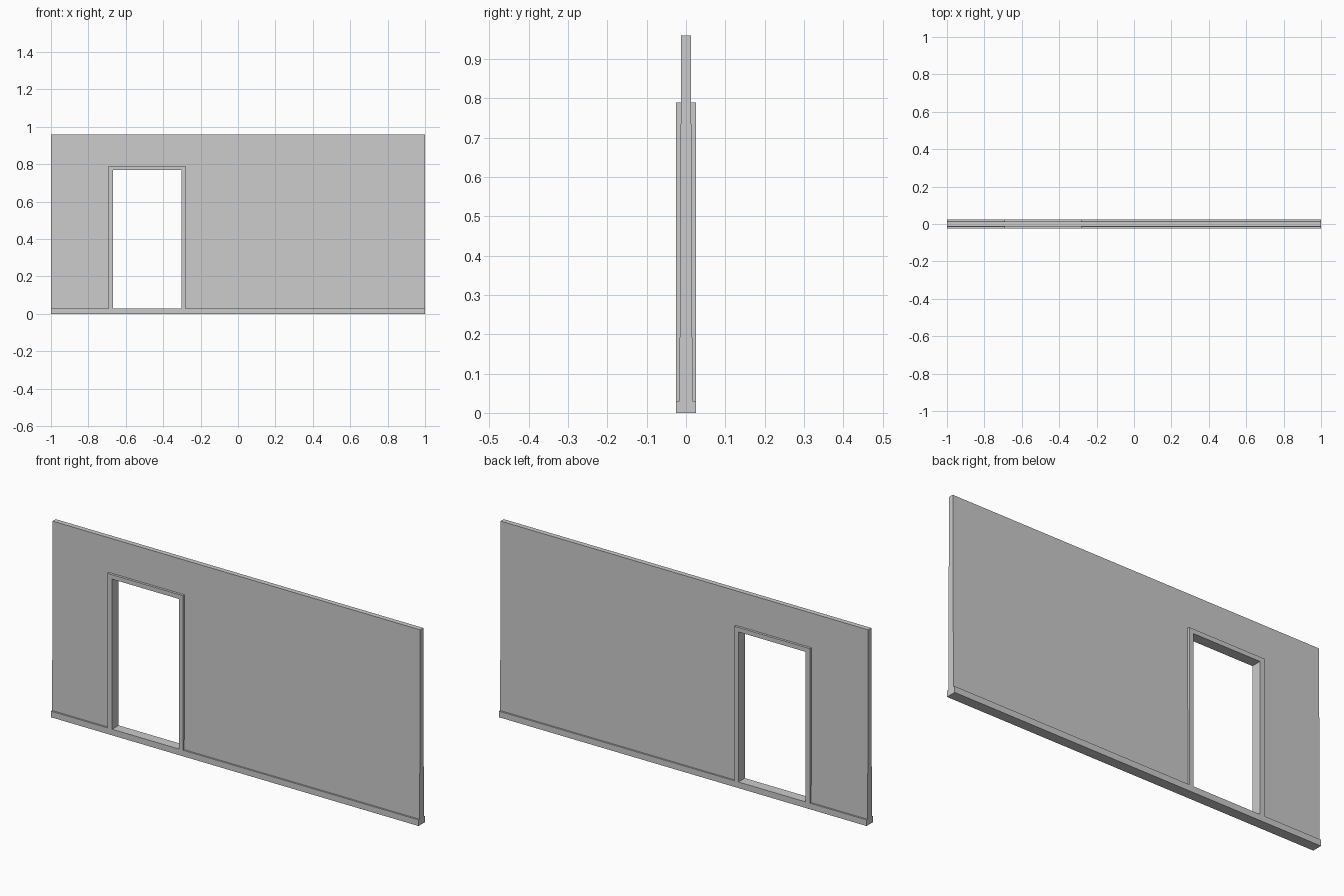
import bpy, bmesh

if "Cube" in bpy.data.objects:
    bpy.data.objects.remove(bpy.data.objects["Cube"])

H = 0.96            # wall height
BASE = 0.03         # skirting height
DEPTH = 0.025       # half depth of skirting and door frame
OUT = (-0.693, -0.281, 0.79)     # frame outer left, right, top
OPEN = (-0.667, -0.303, 0.768)   # opening left, right, top


def slab(name, outline, half_depth):
    """Extrude an x-z outline through y; half_depth(z) allows a taper."""
    bm = bmesh.new()
    front = [bm.verts.new((x, -half_depth(z), z)) for x, z in outline]
    back = [bm.verts.new((x, half_depth(z), z)) for x, z in outline]
    bm.faces.new(front)
    bm.faces.new(back[::-1])
    n = len(outline)
    for i in range(n):
        j = (i + 1) % n
        bm.faces.new((front[i], back[i], back[j], front[j]))
    bmesh.ops.recalc_face_normals(bm, faces=bm.faces)
    mesh = bpy.data.meshes.new(name)
    bm.to_mesh(mesh)
    bm.free()
    ob = bpy.data.objects.new(name, mesh)
    bpy.context.collection.objects.link(ob)
    return ob


def arch(outer, inner, z0):
    """Outline of a rectangle with a doorway open at the bottom."""
    (a, b, t), (c, d, u) = outer, inner
    return [(a, z0), (c, z0), (c, u), (d, u), (d, z0), (b, z0), (b, t), (a, t)]


# wall panel, slightly thinner towards the top
slab("wall", arch((-1, 1, H), OUT, BASE), lambda z: 0.0168 - 0.0045 * z / H)

# door frame, flush with the skirting on both sides
slab("door_frame", arch(OUT, OPEN, BASE), lambda z: DEPTH)

# skirting and threshold along the whole length
slab("skirting", [(-1, 0), (1, 0), (1, BASE), (-1, BASE)], lambda z: DEPTH)
